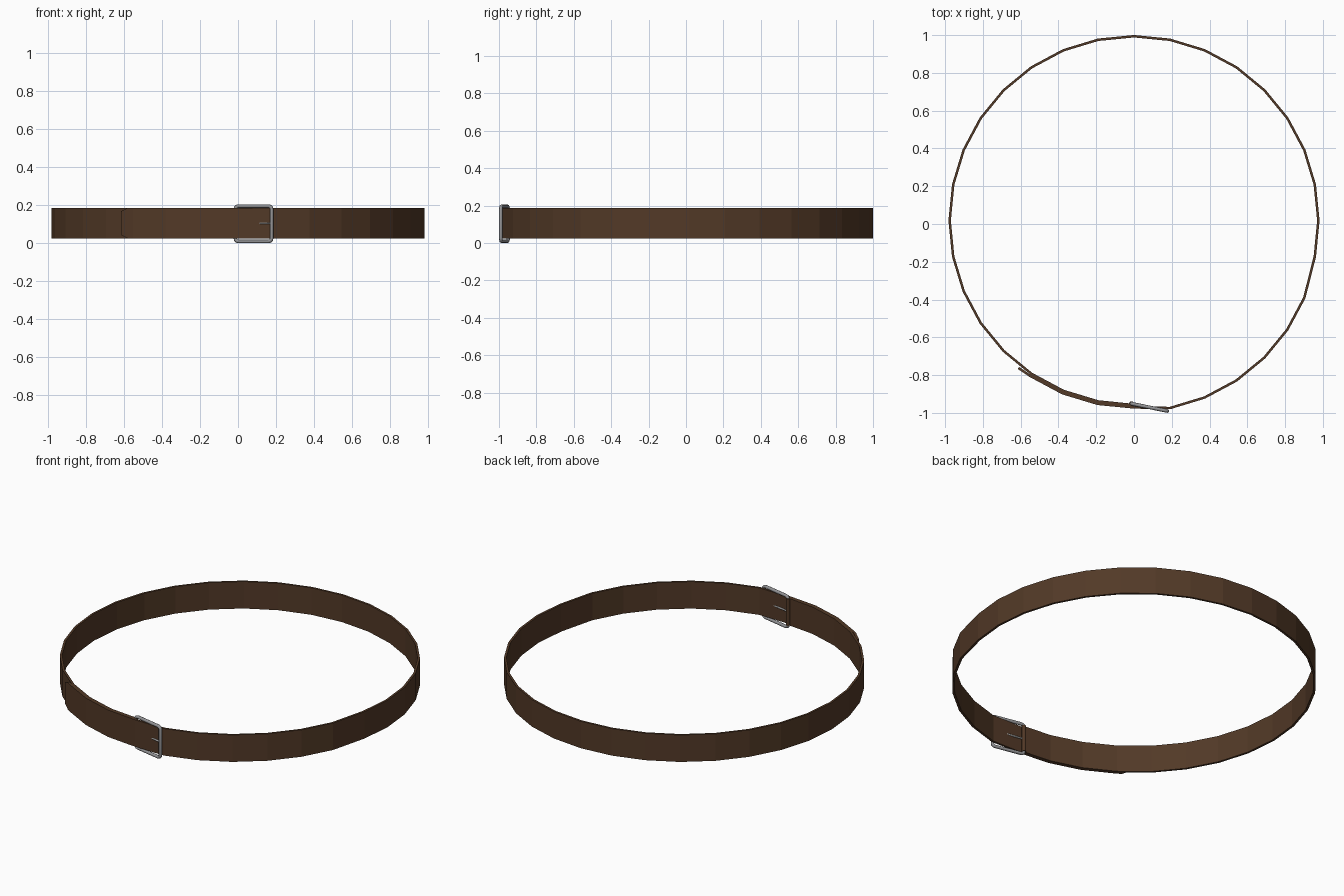
import bpy, bmesh, math
from mathutils import Vector

if "Cube" in bpy.data.objects:
    bpy.data.objects.remove(bpy.data.objects["Cube"])


def material(name, rgb):
    m = bpy.data.materials.new(name)
    m.diffuse_color = (*rgb, 1)
    m.use_nodes = True
    m.node_tree.nodes["Principled BSDF"].inputs["Base Color"].default_value = m.diffuse_color
    return m


leather = material("brown leather", (0.085, 0.041, 0.020))
metal = material("grey metal", (0.30, 0.30, 0.31))
bright = material("pale metal", (0.55, 0.55, 0.55))

THICK, MID, HALF = 0.013, 0.106, 0.081
CY, R, STEP = 0.018, 0.976, 11.25


def ring(deg, r=R, dy=0.0):
    a = math.radians(deg)
    return Vector((r * math.cos(a), CY + dy + r * math.sin(a)))


def band(name, path, halves, mat):
    """Flat strip standing upright along an xy path, with a half height per point."""
    bm = bmesh.new()
    rows = []
    for i, p in enumerate(path):
        a = (p - path[i - 1]).normalized() if i else None
        b = (path[i + 1] - p).normalized() if i < len(path) - 1 else None
        t = ((a or b) + (b or a)).normalized()
        n = Vector((t.y, -t.x)) * THICK / 2
        h = halves[i]
        rows.append([bm.verts.new((p.x + s * n.x, p.y + s * n.y, MID + k * h))
                     for s, k in ((-1, -1), (1, -1), (1, 1), (-1, 1))])
    for u, v in zip(rows, rows[1:]):
        for j in range(4):
            k = (j + 1) % 4
            bm.faces.new((u[j], u[k], v[k], v[j]))
    bm.faces.new(rows[0][::-1])
    bm.faces.new(rows[-1])
    bmesh.ops.recalc_face_normals(bm, faces=bm.faces)
    me = bpy.data.meshes.new(name)
    bm.to_mesh(me)
    bm.free()
    me.materials.append(mat)
    ob = bpy.data.objects.new(name, me)
    bpy.context.collection.objects.link(ob)
    return ob


def tube(name, points, radius, mat, closed=False, res=1):
    cu = bpy.data.curves.new(name, 'CURVE')
    cu.dimensions = '3D'
    cu.bevel_depth, cu.bevel_resolution, cu.use_fill_caps = radius, res, True
    sp = cu.splines.new('POLY')
    sp.points.add(len(points) - 1)
    for q, p in zip(sp.points, points):
        q.co = (*p, 1)
    sp.use_cyclic_u = closed
    cu.materials.append(mat)
    ob = bpy.data.objects.new(name, cu)
    bpy.context.collection.objects.link(ob)
    return ob


# strap: inner end at the buckle, clockwise round the waist, overlapping outside to the tip
path = [Vector((-0.008, -0.958))]
path += [ring(270 - STEP * i) for i in range(1, 9)]             # left, inner layer
path += [ring(180 - STEP * i) for i in range(1, 18)]            # back and right
path += [ring(-STEP * i, dy=-0.035) for i in range(2, 8)]       # right front, pulled out
path += [ring(270 - STEP * i, R + THICK) for i in range(0, 3)]  # outer layer
path += [ring(236.25, R + THICK), Vector((-0.575, -0.787)), Vector((-0.612, -0.762))]
halves = [HALF] * (len(path) - 1) + [HALF - 0.018]
band("strap", path, halves, leather)


# buckle plane: slopes from the inner bar at the left to the outer bar at the right
def on_buckle(x, z):
    return (x, -0.951 - (x + 0.014) * 0.205, z)


# buckle frame: rounded rectangle
X0, X1, Z0, Z1, C = -0.014, 0.177, 0.010, 0.196, 0.016
frame = []
for cx, cz, start in ((X1 - C, Z1 - C, 0), (X0 + C, Z1 - C, 90),
                      (X0 + C, Z0 + C, 180), (X1 - C, Z0 + C, 270)):
    for k in range(4):
        a = math.radians(start + 30 * k)
        frame.append(on_buckle(cx + C * math.cos(a), cz + C * math.sin(a)))
tube("buckle_frame", frame, 0.0095, metal, closed=True, res=2)

# leather fold wrapped around the inner bar
tube("buckle_fold", [on_buckle(X0, MID - HALF), on_buckle(X0, MID + HALF)], 0.0135, leather)

# prong pierces the strap and rests on the outer bar
tube("buckle_prong", [on_buckle(X0, MID), (0.10, -0.972, MID), (0.178, -0.992, MID)],
     0.005, bright)
